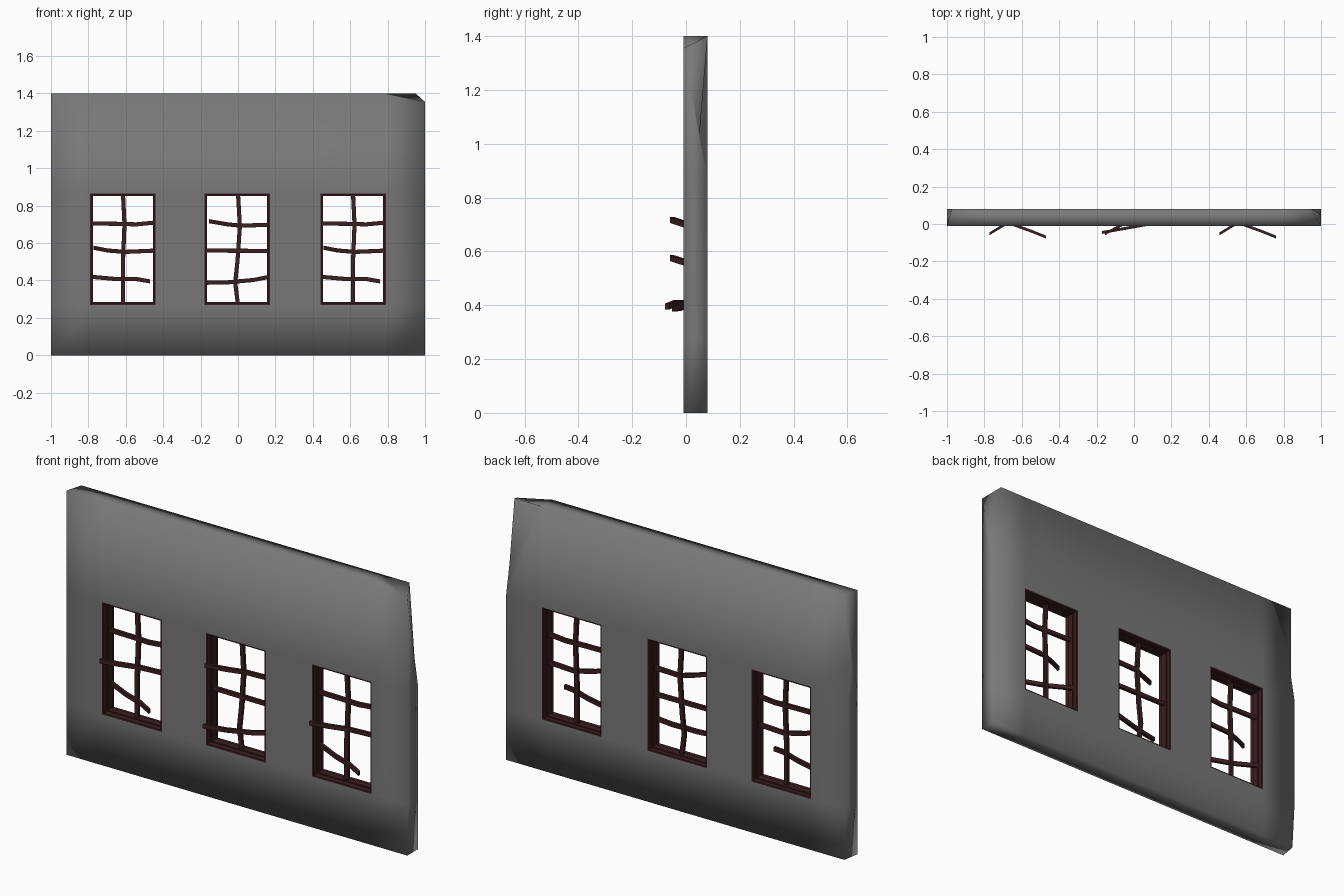
import bpy
import bmesh
from mathutils import Vector

if "Cube" in bpy.data.objects:
    bpy.data.objects.remove(bpy.data.objects["Cube"], do_unlink=True)


def material(name, colour):
    mat = bpy.data.materials.new(name)
    mat.use_nodes = True
    mat.diffuse_color = (*colour, 1)
    mat.node_tree.nodes["Principled BSDF"].inputs["Base Color"].default_value = (*colour, 1)
    return mat


STONE = material("grey plaster", (0.19, 0.19, 0.19))
WOOD = material("dark red wood", (0.045, 0.014, 0.015))

FRONT, BACK, HEIGHT = -0.01, 0.08, 1.4
SILL, HEAD = 0.27, 0.865
CENTRES = {"right": -0.615, "middle": -0.005, "left": 0.615}
HALF = 0.175


def finish(name, bm, mat):
    bmesh.ops.recalc_face_normals(bm, faces=bm.faces[:])
    mesh = bpy.data.meshes.new(name)
    bm.to_mesh(mesh)
    bm.free()
    mesh.materials.append(mat)
    obj = bpy.data.objects.new(name, mesh)
    bpy.context.collection.objects.link(obj)


def add_box(bm, low, high):
    low, high = Vector(low), Vector(high)
    made = bmesh.ops.create_cube(bm, size=1)["verts"]
    bmesh.ops.scale(bm, vec=high - low, verts=made)
    bmesh.ops.translate(bm, vec=(low + high) / 2, verts=made)


# Wall: a pillowy shaded slab with three openings
def build_wall():
    bm = bmesh.new()
    xs = [-1] + [c + s * HALF for c in CENTRES.values() for s in (-1, 1)] + [1]
    zs = [0, SILL, HEAD, HEIGHT]
    last_x, last_z = len(xs) - 1, len(zs) - 1
    grid = {(i, j, y): bm.verts.new((x, y, z))
            for i, x in enumerate(xs) for j, z in enumerate(zs) for y in (FRONT, BACK)}
    # Chips in the upper rear edge of both ends
    chips = {i: bm.verts.new((xs[i], BACK - 0.03, 1.03)) for i in (0, last_x)}
    for i in range(last_x):
        for j in range(last_z):
            if j == 1 and i % 2 == 1:
                continue
            for y in (FRONT, BACK):
                corners = [grid[i, j, y], grid[i + 1, j, y],
                           grid[i + 1, j + 1, y], grid[i, j + 1, y]]
                if y == BACK and j == last_z - 1:
                    if i + 1 in chips:
                        corners.insert(2, chips[i + 1])
                    if i in chips:
                        corners.append(chips[i])
                bm.faces.new(corners)
    # Outer rim
    rim = [(i, 0) for i in range(last_x)] + [(last_x, j) for j in range(last_z)]
    rim += [(i, last_z) for i in range(last_x, 0, -1)] + [(0, j) for j in range(last_z, 0, -1)]
    for a, b in zip(rim, rim[1:] + rim[:1]):
        corners = [grid[*a, FRONT], grid[*b, FRONT], grid[*b, BACK], grid[*a, BACK]]
        if a[0] == b[0] and max(a[1], b[1]) == last_z:
            corners.insert(3, chips[a[0]])
        bm.faces.new(corners)
    # Worn corners
    grid[last_x, last_z, FRONT].co.z = 1.355
    grid[last_x, last_z, BACK].co.x = 0.95
    grid[0, last_z, BACK].co.x = -0.975
    grid[0, 0, BACK].co.x = -0.985
    for face in bm.faces:
        face.smooth = True
    finish("wall", bm, STONE)


# Window frame: a thin lining with a narrower stop inside it
def build_frame(name, cx):
    bm = bmesh.new()
    lap = 0.004
    left, right = cx - HALF, cx + HALF
    for width, y0, y1 in ((0.008, FRONT + 0.002, BACK - 0.002), (0.014, 0.02, 0.055)):
        for x0, x1 in ((left - lap, left + width), (right - width, right + lap)):
            add_box(bm, (x0, y0, SILL), (x1, y1, HEAD))
        for z0, z1 in ((SILL - lap, SILL + width), (HEAD - width, HEAD + lap)):
            add_box(bm, (left, y0, z0), (right, y1, z1))
    finish(name, bm, WOOD)


# Bent square bar swept along a path
def build_bar(name, path, upright=False, r=0.011):
    bm = bmesh.new()
    rings = []
    for p in path:
        ring = []
        for a, b in ((-r, -r), (r, -r), (r, r), (-r, r)):
            offset = Vector((a, b * 0.7, 0)) if upright else Vector((0, a * 0.7, b))
            ring.append(bm.verts.new(Vector(p) + offset))
        rings.append(ring)
    for a, b in zip(rings, rings[1:]):
        for k in range(4):
            bm.faces.new([a[k], a[k - 1], b[k - 1], b[k]])
    bm.faces.new(rings[0])
    bm.faces.new(rings[-1])
    finish(name, bm, WOOD)


MID = 0.035

# Paths are relative to the window centre: x, y, z
SIDE_BARS = {
    "upper_bar": [(-HALF, MID, 0.705), (-0.03, MID, 0.703), (0.07, MID, 0.7), (HALF, MID, 0.71)],
    "centre_bar": [(-0.157, -0.052, 0.575), (-0.08, -0.005, 0.56), (0.015, MID, 0.553), (HALF, MID, 0.56)],
    "lower_bar": [(-HALF, 0.052, 0.42), (-0.04, 0, 0.408), (0.07, -0.04, 0.408), (0.145, -0.07, 0.395)],
}
MIDDLE_BARS = {
    "upper_bar": [(-0.15, -0.052, 0.717), (-0.05, 0, 0.7), (0.02, MID, 0.693), (HALF, MID, 0.698)],
    "centre_bar": [(-HALF, MID, 0.56), (HALF, MID, 0.558)],
    "lower_bar": [(-0.165, -0.045, 0.388), (-0.05, -0.025, 0.39), (0.09, 0, 0.403), (HALF, 0.015, 0.42)],
}
UPRIGHT = [(0, HEAD), (0.008, 0.7), (0, 0.5), (0, SILL)]
MIDDLE_UPRIGHT = [(0.005, HEAD), (0.015, 0.69), (0.002, 0.5), (-0.01, 0.39), (0.005, SILL)]

build_wall()
for side, cx in CENTRES.items():
    middle = side == "middle"
    build_frame(f"{side}_window_frame", cx)
    for part, path in (MIDDLE_BARS if middle else SIDE_BARS).items():
        build_bar(f"{side}_window_{part}", [(cx + x, y, z) for x, y, z in path])
    stem = MIDDLE_UPRIGHT if middle else UPRIGHT
    build_bar(f"{side}_window_upright_bar", [(cx + x, MID, z) for x, z in stem], upright=True)
